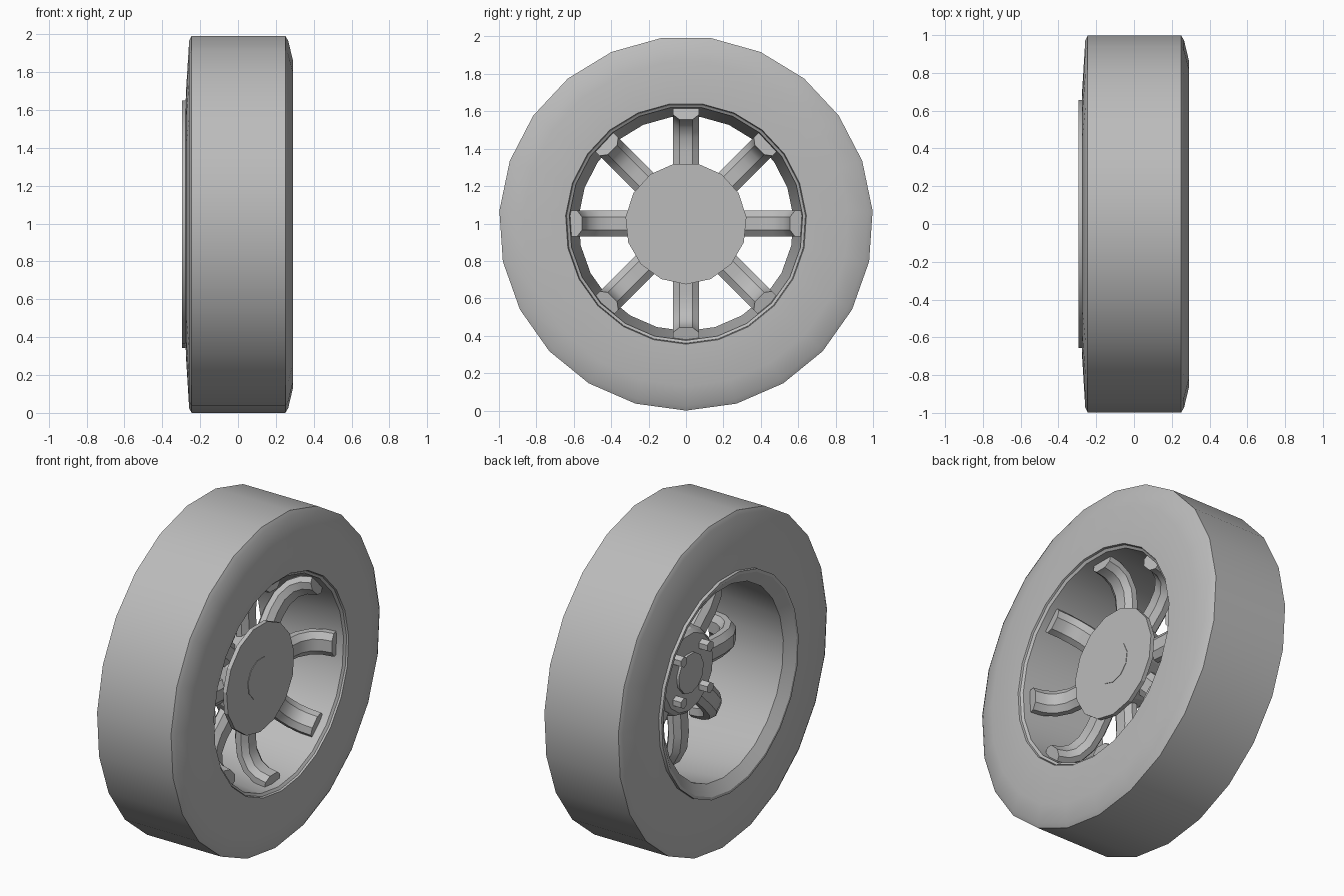
import bpy, bmesh, math
from mathutils import Matrix, Vector

if "Cube" in bpy.data.objects:
    bpy.data.objects.remove(bpy.data.objects["Cube"], do_unlink=True)

CENTRE = Matrix.Translation((0, 0, 1.0))

grey = bpy.data.materials.new("plain grey")
grey.use_nodes = True
grey.diffuse_color = (0.5, 0.5, 0.5, 1)
grey.node_tree.nodes["Principled BSDF"].inputs["Base Color"].default_value = (0.5, 0.5, 0.5, 1)


def finish(name, bm, angle=40):
    bmesh.ops.recalc_face_normals(bm, faces=bm.faces)
    mesh = bpy.data.meshes.new(name)
    bm.to_mesh(mesh)
    bm.free()
    mesh.materials.append(grey)
    ob = bpy.data.objects.new(name, mesh)
    bpy.context.collection.objects.link(ob)
    bpy.ops.object.select_all(action="DESELECT")
    ob.select_set(True)
    bpy.context.view_layer.objects.active = ob
    bpy.ops.object.shade_smooth_by_angle(angle=math.radians(angle))
    return ob


def lathe(name, profile, sides, closed, angle=40, y=0, z=0):
    """Turn (x, radius) points around the axle; open profiles get end caps."""
    bm = bmesh.new()
    rings = []
    for x, r in profile:
        rings.append([bm.verts.new((x, y + r * math.sin(math.tau * i / sides),
                                    z - r * math.cos(math.tau * i / sides)))
                      for i in range(sides)])
    pairs = list(zip(rings, rings[1:]))
    if closed:
        pairs.append((rings[-1], rings[0]))
    else:
        bm.faces.new(rings[0])
        bm.faces.new(rings[-1])
    for a, b in pairs:
        for i in range(sides):
            j = (i + 1) % sides
            bm.faces.new((a[i], a[j], b[j], b[i]))
    bm.transform(CENTRE)
    return finish(name, bm, angle)


# Tyre and rim barrel
lathe("tyre", [(-0.277, 0.63), (-0.275, 0.70), (-0.258, 0.975), (-0.245, 1.0),
               (0.25, 1.0), (0.265, 0.975), (0.29, 0.87), (0.29, 0.645),
               (0.25, 0.635)], 23, True)
lathe("rim", [(-0.295, 0.657), (-0.295, 0.64), (-0.25, 0.575), (0.27, 0.625),
              (0.28, 0.64), (0.2, 0.66), (-0.2, 0.66), (-0.28, 0.657)], 23, True, 30)

# Hub with front and back caps
lathe("hub", [(-0.02, 0.23), (0.0, 0.25), (0.10, 0.28), (0.125, 0.325),
              (0.15, 0.325)], 15, False, 20)
lathe("front_cap", [(0.14, 0.123), (0.153, 0.123)], 11, False)
lathe("back_cap", [(-0.035, 0.12), (0.0, 0.12)], 11, False)

# Wheel nuts on the back of the hub
for i, (sy, sz) in enumerate([(1, 1), (-1, 1), (-1, -1), (1, -1)]):
    lathe(f"wheel_nut_{i + 1}", [(-0.075, 0.033), (0.0, 0.033)], 6, False, 30,
          0.125 * sy, 0.125 * sz)

# Curved spokes, swept from the hub out to the front of the rim
PATH = [(0.06, 0.2), (0.05, 0.38), (0.06, 0.47), (0.10, 0.545), (0.16, 0.585), (0.23, 0.6)]
HALF_WIDTH, HALF_DEPTH = 0.07, 0.045
SECTION = [(-1, -0.4), (-0.5, -1), (0.5, -1), (1, -0.4),
           (1, 0.4), (0.5, 1), (-0.5, 1), (-1, 0.4)]

for k in range(8):
    bm = bmesh.new()
    rings = []
    for i, (x, r) in enumerate(PATH):
        before, after = PATH[max(i - 1, 0)], PATH[min(i + 1, len(PATH) - 1)]
        along = Vector((after[0] - before[0], 0, after[1] - before[1])).normalized()
        across = Vector((along.z, 0, -along.x))
        rings.append([bm.verts.new(Vector((x, u * HALF_WIDTH, r)) + across * v * HALF_DEPTH)
                      for u, v in SECTION])
    for a, b in zip(rings, rings[1:]):
        for i in range(8):
            j = (i + 1) % 8
            bm.faces.new((a[i], a[j], b[j], b[i]))
    bm.faces.new(rings[0])
    bm.faces.new(rings[-1])
    bm.transform(CENTRE @ Matrix.Rotation(k * math.pi / 4, 4, "X"))
    finish(f"spoke_{k + 1}", bm, 35)
